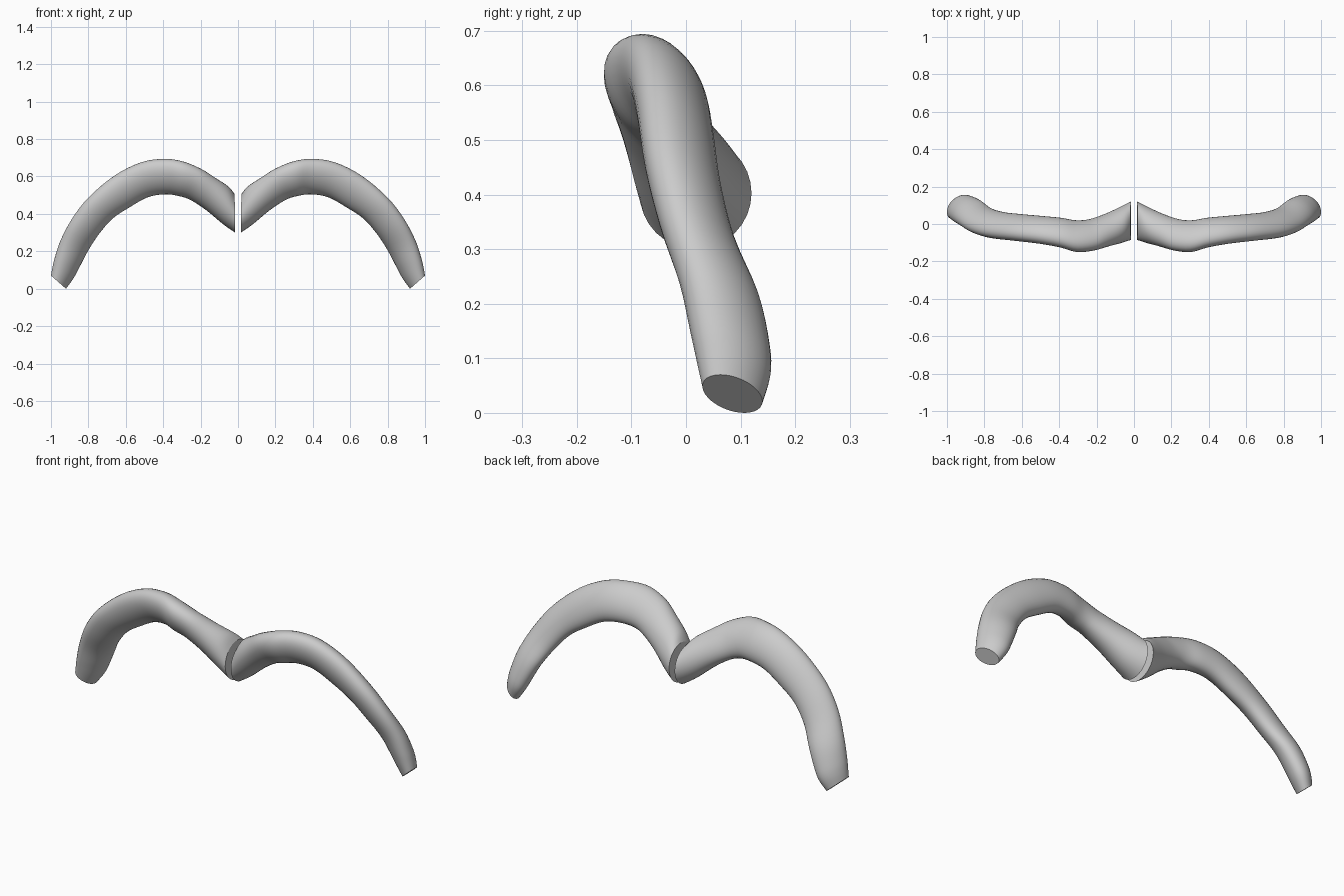
import bpy, bmesh, math
from mathutils import Vector

if "Cube" in bpy.data.objects:
    bpy.data.objects.remove(bpy.data.objects["Cube"])

# Cross-sections of the right half, centre to tip:
# outer edge (x, z), inner edge (x, z), front y, back y
SECTIONS = [
    (0.018, 0.505, 0.015, 0.300, -0.085, 0.120),
    (0.050, 0.545, 0.080, 0.345, -0.100, 0.095),
    (0.120, 0.592, 0.170, 0.420, -0.120, 0.055),
    (0.200, 0.642, 0.255, 0.475, -0.142, 0.026),
    (0.300, 0.682, 0.315, 0.495, -0.150, 0.020),
    (0.400, 0.694, 0.385, 0.505, -0.125, 0.033),
    (0.520, 0.675, 0.480, 0.490, -0.105, 0.043),
    (0.660, 0.605, 0.580, 0.435, -0.090, 0.053),
    (0.800, 0.487, 0.670, 0.375, -0.075, 0.065),
    (0.890, 0.370, 0.745, 0.290, -0.048, 0.090),
    (0.950, 0.255, 0.803, 0.200, -0.012, 0.133),
    (0.980, 0.165, 0.850, 0.110, 0.008, 0.153),
    (0.993, 0.110, 0.880, 0.055, 0.020, 0.155),
    (1.000, 0.070, 0.920, 0.000, 0.030, 0.140),
]
SIDES, STEPS = 32, 4


def smooth_sections(rows):
    """Catmull-Rom interpolation between neighbouring sections."""
    out = []
    for i in range(len(rows) - 1):
        quad = [rows[max(i - 1, 0)], rows[i], rows[i + 1], rows[min(i + 2, len(rows) - 1)]]
        for k in range(STEPS):
            t = k / STEPS
            out.append([0.5 * (2 * b + (c - a) * t + (2 * a - 5 * b + 4 * c - d) * t * t
                               + (3 * b - a - 3 * c + d) * t ** 3) for a, b, c, d in zip(*quad)])
    return out + [rows[-1]]


def ring(bm, row, side, lean):
    """Leaning elliptical loop fitted to a section's limits."""
    ox, oz, ix, iz, y0, y1 = row
    centre = Vector(((ox + ix) / 2, (y0 + y1) / 2, (oz + iz) / 2))
    ry = (y1 - y0) / 2
    u = Vector(((ox - ix) / 2, -lean * ry, (oz - iz) / 2))
    v = Vector((0, ry * math.sqrt(1 - lean * lean), 0))
    loop = []
    for j in range(SIDES):
        a = 2 * math.pi * j / SIDES
        p = centre + u * math.cos(a) + v * math.sin(a)
        loop.append(bm.verts.new((side * p.x, p.y, p.z)))
    return loop


def curved_tube(name, side):
    bm = bmesh.new()
    rows = smooth_sections(SECTIONS)
    loops = [ring(bm, r, side, 0.4 * min(1, i / 12)) for i, r in enumerate(rows)]
    for a, b in zip(loops, loops[1:]):
        for j in range(SIDES):
            k = (j + 1) % SIDES
            bm.faces.new((a[j], a[k], b[k], b[j])).smooth = True
    # flat end caps with crisp rims
    for loop in (loops[0], loops[-1]):
        cap = bm.faces.new(loop)
        for e in cap.edges:
            e.smooth = False
    bmesh.ops.recalc_face_normals(bm, faces=bm.faces)
    mesh = bpy.data.meshes.new(name)
    bm.to_mesh(mesh)
    bm.free()
    bpy.context.collection.objects.link(bpy.data.objects.new(name, mesh))


# Two mirrored halves
for side, label in ((1, "right"), (-1, "left")):
    curved_tube("curved_tube_" + label, side)
